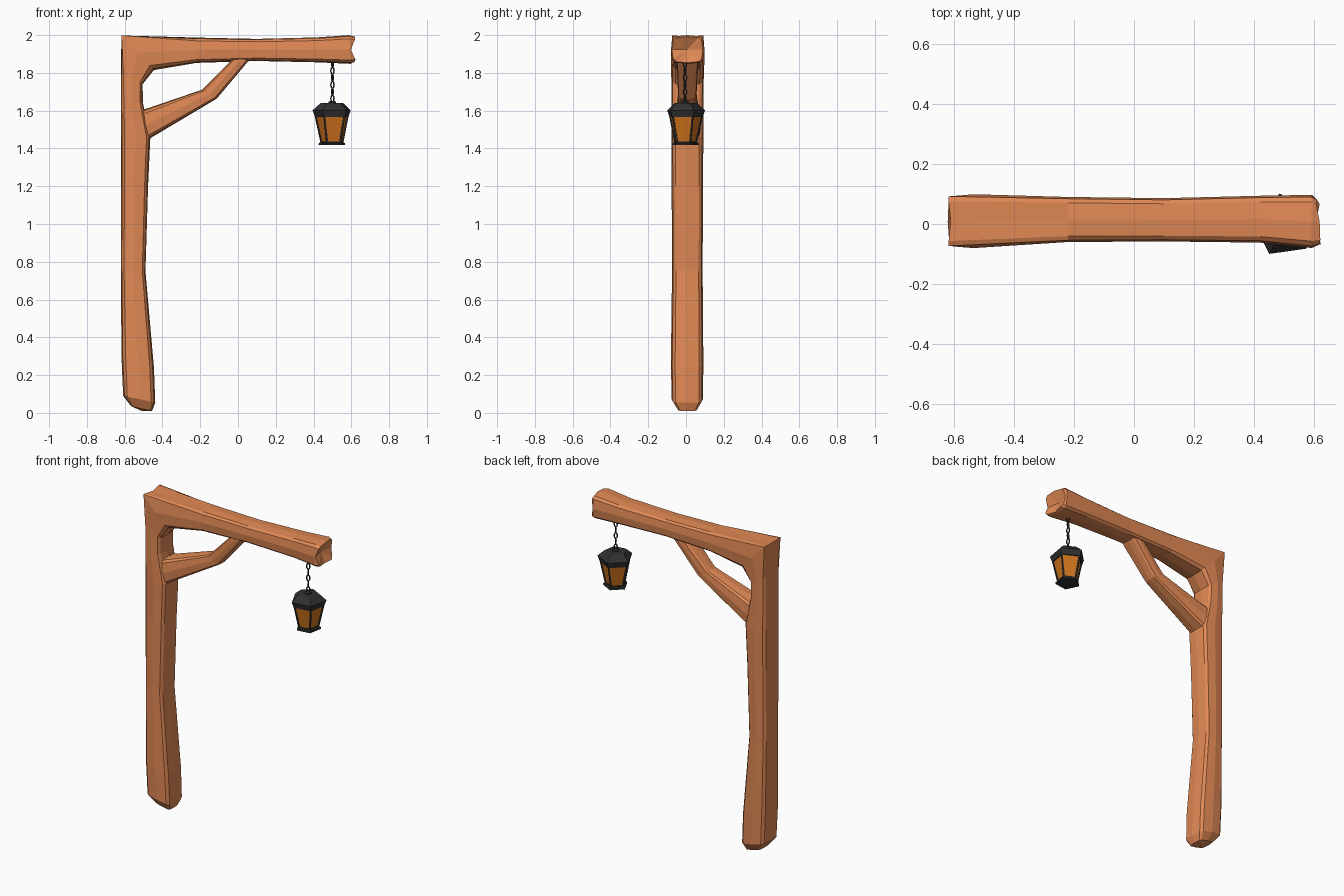
import bpy, bmesh, math
from mathutils import Vector

if "Cube" in bpy.data.objects:
    bpy.data.objects.remove(bpy.data.objects["Cube"])


def material(name, rgb):
    m = bpy.data.materials.new(name)
    m.diffuse_color = (*rgb, 1)
    m.use_nodes = True
    m.node_tree.nodes["Principled BSDF"].inputs["Base Color"].default_value = m.diffuse_color
    return m


WOOD = material("wood", (0.75, 0.25, 0.09))
IRON = material("iron", (0.03, 0.03, 0.032))
GLASS = material("amber_glass", (0.62, 0.17, 0.012))


def finish(name, bm, *mats):
    bmesh.ops.recalc_face_normals(bm, faces=bm.faces)
    me = bpy.data.meshes.new(name)
    bm.to_mesh(me)
    bm.free()
    for m in mats:
        me.materials.append(m)
    ob = bpy.data.objects.new(name, me)
    bpy.context.collection.objects.link(ob)
    return ob


# Hewn cross-section: chamfered corners and a shallow ridge on each side
SECTION = [(-1, 0), (-.92, .74), (-.74, .92), (0, 1), (.74, .92), (.92, .74),
           (1, 0), (.92, -.74), (.74, -.92), (0, -1), (-.74, -.92), (-.92, -.74)]


def loft(bm, rings, start_shift=(0, 0, 0), end_shift=(0, 0, 0)):
    """Skin closed rings of points and close both ends with a fan."""
    vs = [[bm.verts.new(p) for p in r] for r in rings]
    n = len(vs[0])
    for a, b in zip(vs, vs[1:]):
        for i in range(n):
            j = (i + 1) % n
            bm.faces.new((a[i], a[j], b[j], b[i]))
    for r, shift in ((vs[0], start_shift), (vs[-1], end_shift)):
        c = bm.verts.new(sum((v.co for v in r), Vector()) / n + Vector(shift))
        for i in range(n):
            bm.faces.new((r[i], r[(i + 1) % n], c))


def timber_ring(ox, oz, ix, iz, y0, y1):
    """Section spanning an outer and an inner point of the side outline."""
    ring = []
    for s, t in SECTION:
        f = (s + 1) / 2
        ring.append(Vector((ox + (ix - ox) * f, (y0 + y1) / 2 + (y1 - y0) / 2 * t,
                            oz + (iz - oz) * f)))
    return ring


# Post and beam, one hewn timber mitred at the corner
rows = [
    (-.565, .035, -.455, .010, -.045, .060),
    (-.608, .090, -.438, .055, -.076, .090),
    (-.617, .300, -.445, .240, -.080, .092),
    (-.620, .750, -.490, .750, -.074, .088),
    (-.620, 1.20, -.476, 1.20, -.076, .090),
    (-.620, 1.46, -.464, 1.46, -.078, .092),
    (-.620, 1.65, -.503, 1.64, -.078, .092),
    (-.620, 1.80, -.505, 1.74, -.078, .094),
    (-.620, 2.00, -.445, 1.815, -.080, .099),
    (-.220, 1.987, -.220, 1.853, -.060, .090),
    (.100, 1.980, .100, 1.863, -.058, .086),
    (.420, 1.988, .420, 1.856, -.062, .094),
    (.590, 2.00, .595, 1.848, -.080, .097),
]
rings = [timber_ring(*r) for r in rows]
# Square up the mitre so the outer corner stays crisp
for k in (0, 1, 2, 10, 11):
    rings[8][k] = Vector((-.617, rings[8][k].y, 1.998))
rings[8][0] = Vector((-.61, .01, 1.99))
# Splintered beam end
end = timber_ring(.612, 1.992, .614, 1.854, -.074, .088)
for k, p in enumerate(end):
    p.x += (.006, -.006, -.004, -.014, -.006, .004, -.008, .004, .008, -.016, .006, .008)[k]
rings.append(end)
bm = bmesh.new()
loft(bm, rings, (0, 0, -.012), (-.03, 0, 0))
finish("post_and_beam", bm, WOOD)

# Bent corner brace
brace = [
    (-.550, 1.590, -.550, 1.400, -.070, .084),
    (-.468, 1.616, -.458, 1.458, -.062, .076),
    (-.188, 1.712, -.112, 1.664, -.042, .056),
    (-.045, 1.857, .050, 1.857, -.050, .066),
    (-.005, 1.910, .085, 1.910, -.050, .066),
]
bm = bmesh.new()
loft(bm, [timber_ring(*r) for r in brace])
finish("corner_brace", bm, WOOD)

# Five-sided lantern hanging near the beam end
CX, CY = .50, -.005


def pentagon(r, z):
    return [Vector((CX + r * math.cos(math.radians(98 + 72 * i)),
                    CY + r * math.sin(math.radians(98 + 72 * i)), z)) for i in range(5)]


def lantern_part(name, profile):
    bm = bmesh.new()
    loft(bm, [pentagon(r, z) for r, z in profile])
    return finish(name, bm, IRON)


lantern_part("lantern_roof", [(.094, 1.566), (.107, 1.602), (.066, 1.638), (.060, 1.641)])
lantern_part("lantern_knob", [(.022, 1.636), (.022, 1.647), (.012, 1.652)])
lantern_part("lantern_base", [(.074, 1.417), (.074, 1.427), (.066, 1.432)])

# Frame with recessed glass panes
bm = bmesh.new()
loft(bm, [pentagon(.064, 1.428), pentagon(.096, 1.574)])
bmesh.ops.recalc_face_normals(bm, faces=bm.faces)
sides = [f for f in bm.faces if len(f.verts) == 4]
bmesh.ops.inset_individual(bm, faces=sides, thickness=.011, depth=0)
bmesh.ops.inset_individual(bm, faces=sides, thickness=.0005, depth=-.006)
for f in sides:
    f.material_index = 1
finish("lantern_frame", bm, IRON, GLASS)

# Chain of alternating oval links
LINKS, TOP, BOTTOM = 6, 1.866, 1.645
pitch = (TOP - BOTTOM) / LINKS
for n in range(LINKS):
    z = BOTTOM + pitch * (n + .5)
    turn = math.radians(25 + 90 * (n % 2))
    bm = bmesh.new()
    grid = []
    for i in range(10):
        a = math.tau * i / 10
        ring = []
        for j in range(5):
            b = math.tau * j / 5
            w = (.0095 + .0042 * math.cos(b)) * math.cos(a)
            h = (.0185 + .0042 * math.cos(b)) * math.sin(a)
            d = .0042 * math.sin(b)
            ring.append(bm.verts.new((CX + w * math.cos(turn) - d * math.sin(turn),
                                      CY + w * math.sin(turn) + d * math.cos(turn), z + h)))
        grid.append(ring)
    for i in range(10):
        for j in range(5):
            p, q = grid[i], grid[(i + 1) % 10]
            bm.faces.new((p[j], q[j], q[(j + 1) % 5], p[(j + 1) % 5]))
    finish(f"chain_link_{n + 1}", bm, IRON)
